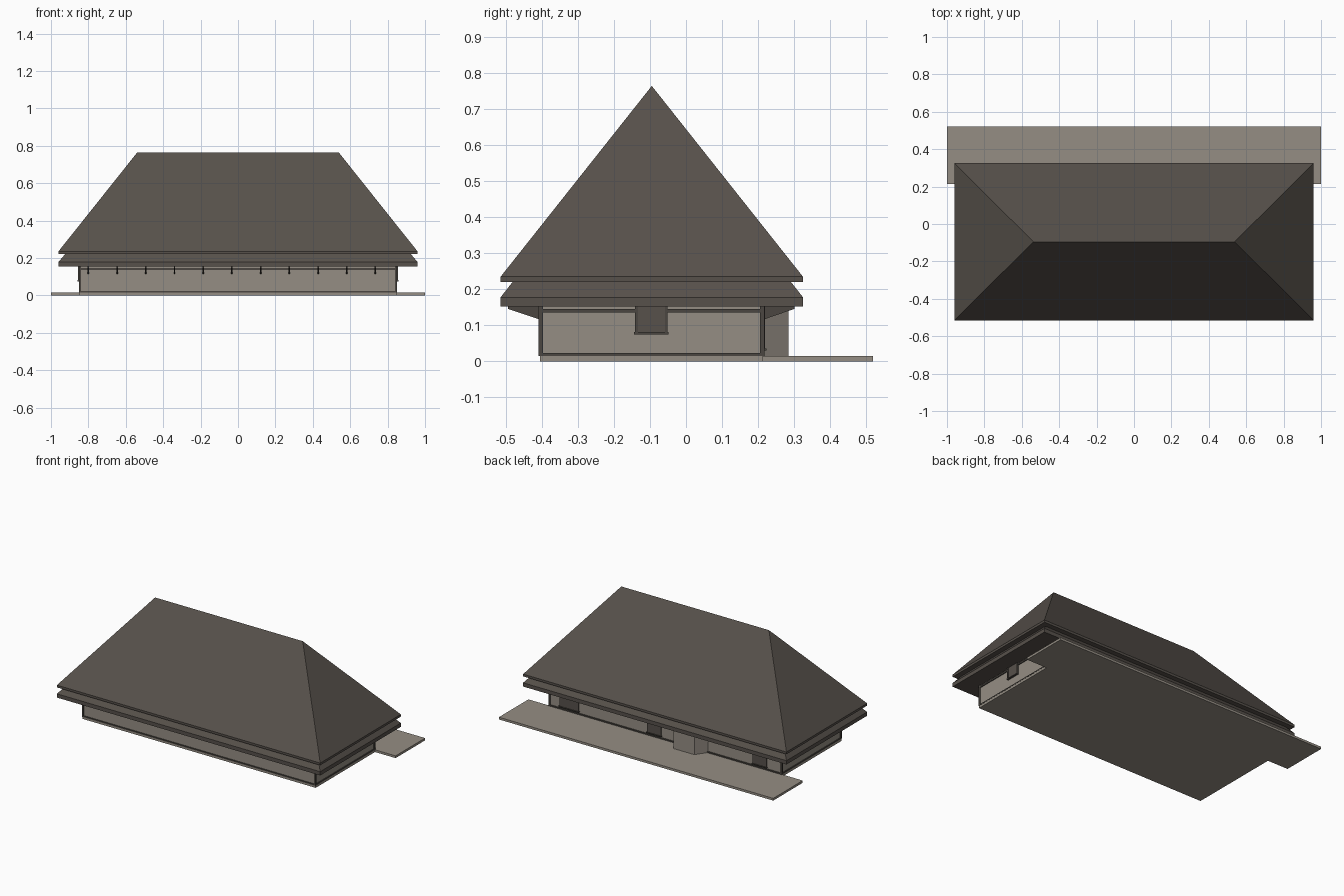
import bpy, bmesh

if "Cube" in bpy.data.objects:
    bpy.data.objects.remove(bpy.data.objects["Cube"])


def material(name, colour):
    m = bpy.data.materials.new(name)
    m.use_nodes = True
    m.diffuse_color = (*colour, 1)
    m.node_tree.nodes["Principled BSDF"].inputs["Base Color"].default_value = (*colour, 1)
    return m


ROOF = material("brown roof", (0.095, 0.082, 0.07))
WALL = material("warm grey plaster", (0.30, 0.27, 0.23))
TRIM = material("dark timber", (0.07, 0.062, 0.053))


def finish(name, bm, mat):
    bmesh.ops.recalc_face_normals(bm, faces=bm.faces)
    mesh = bpy.data.meshes.new(name)
    bm.to_mesh(mesh)
    bm.free()
    mesh.materials.append(mat)
    ob = bpy.data.objects.new(name, mesh)
    bpy.context.collection.objects.link(ob)
    return ob


def box(name, x, y, z, mat):
    bm = bmesh.new()
    bmesh.ops.create_cube(bm, size=1)
    for v in bm.verts:
        for i, (a, b) in enumerate((x, y, z)):
            v.co[i] = (a + b) / 2 + v.co[i] * (b - a)
    return finish(name, bm, mat)


def rings(name, levels, mat):
    """Stack of rectangles (half x, half y, z) about the ridge line, joined by faces."""
    bm = bmesh.new()
    loops = [[bm.verts.new((sx * hx, RIDGE_Y + sy * hy, z))
              for sx, sy in ((-1, -1), (1, -1), (1, 1), (-1, 1))] for hx, hy, z in levels]
    for low, high in zip(loops, loops[1:]):
        for i in range(4):
            j = (i + 1) % 4
            bm.faces.new((low[i], low[j], high[j], high[i]))
    bm.faces.new(loops[0])
    bm.faces.new(loops[-1])
    bmesh.ops.remove_doubles(bm, verts=bm.verts, dist=0.0001)
    return finish(name, bm, mat)


def prism(name, points, axis, lo, hi, mat):
    """Extrude a 2D outline along x or z."""
    bm = bmesh.new()
    place = (lambda a, b, t: (t, a, b)) if axis == "x" else (lambda a, b, t: (a, b, t))
    ends = [[bm.verts.new(place(a, b, t)) for a, b in points] for t in (lo, hi)]
    n = len(points)
    for e in ends:
        bm.faces.new(e)
    for i in range(n):
        j = (i + 1) % n
        bm.faces.new((ends[0][i], ends[0][j], ends[1][j], ends[1][i]))
    return finish(name, bm, mat)


RIDGE_Y = -0.095
WX, FRONT, BACK = 0.845, -0.403, 0.212
FLOOR, EAVE = 0.015, 0.153

# Ground slabs and walls
box("floor_slab", (-0.85, 0.85), (-0.405, 0.213), (0, FLOOR), WALL)
box("back_terrace", (-1, 1), (0.213, 0.52), (0, FLOOR), WALL)
box("walls", (-WX, WX), (FRONT, BACK), (FLOOR, EAVE), WALL)

# Hipped roof over a projecting skirt roof
rings("skirt_roof", [(0.96, 0.42, EAVE), (0.96, 0.42, 0.178), (0.925, 0.387, 0.22)], ROOF)
rings("main_roof", [(0.96, 0.42, 0.22), (0.96, 0.42, 0.235), (0.538, 0, 0.765)], ROOF)

# Timber rails around the walls and corner posts
T = 0.006
for label, z in (("sill", (FLOOR, 0.023)), ("head", (0.136, 0.146))):
    for side, y in (("front", FRONT), ("back", BACK)):
        box(f"{side}_{label}_rail", (-WX, WX), (y - T, y + T), z, TRIM)
    for side, x in (("right", -WX), ("left", WX)):
        box(f"{side}_{label}_rail", (x - T, x + T), (FRONT, BACK), z, TRIM)
for sx, side in ((-1, "right"), (1, "left")):
    for end, y in (("front", FRONT), ("back", BACK)):
        box(f"{end}_{side}_post", (sx * WX - T, sx * WX + T), (y - T, y + T), (FLOOR, EAVE), TRIM)

# Eave brackets
for i in range(11):
    x = -0.8 + 0.1535 * i
    for side, y, tip in (("front", FRONT, -0.495), ("back", BACK, 0.302)):
        prism(f"{side}_bracket", [(y, 0.115), (y, EAVE), (tip, EAVE), (tip, 0.146)],
              "x", x - 0.004, x + 0.004, TRIM)

# Side windows with ledges
for sx, side in ((-1, "right"), (1, "left")):
    def span(d):
        return tuple(sorted((sx * WX, sx * (WX + d))))
    box(f"{side}_window", span(0.007), (-0.14, -0.053), (0.08, EAVE), ROOF)
    box(f"{side}_window_ledge", span(0.012), (-0.144, -0.049), (0.075, 0.081), TRIM)
    for y in (-0.138, -0.055):
        box(f"{side}_window_jamb", span(0.01), (y - 0.004, y + 0.004), (0.08, EAVE), TRIM)

# Back windows
for x0, x1 in ((0.63, 0.77), (0.03, 0.13), (-0.74, -0.64)):
    box("back_window", (x0, x1), (BACK, BACK + 0.008), (0.035, EAVE), ROOF)
    box("back_window_ledge", (x0 - 0.004, x1 + 0.004), (BACK, BACK + 0.012), (0.03, 0.036), TRIM)

# Angled entrance bay
prism("entrance_bay", [(-0.31, BACK), (-0.26, 0.285), (-0.107, 0.285), (-0.057, BACK)],
      "z", FLOOR, EAVE, WALL)
